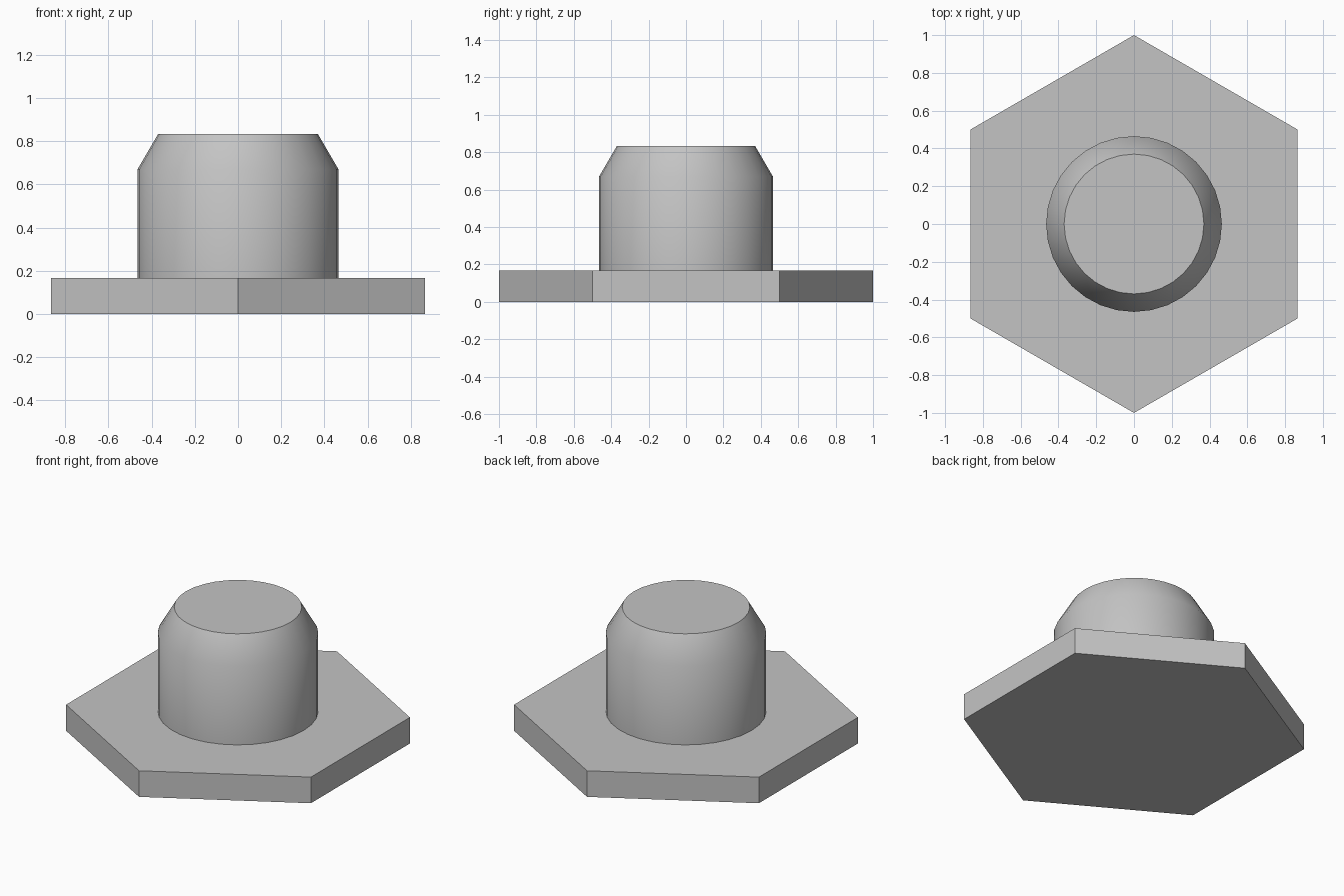
import bpy
import math

cube = bpy.data.objects.get("Cube")
if cube:
    bpy.data.objects.remove(cube, do_unlink=True)

# Single plain grey
grey = bpy.data.materials.new("plain_grey")
grey.use_nodes = True
colour = (0.55, 0.55, 0.55, 1)
grey.diffuse_color = colour
grey.node_tree.nodes["Principled BSDF"].inputs["Base Color"].default_value = colour


def lathe(name, profile, sides, start=0.0):
    """Closed solid from (radius, height) rings, capped at both ends."""
    verts = [(r * math.cos(start + math.tau * i / sides),
              r * math.sin(start + math.tau * i / sides), z)
             for r, z in profile for i in range(sides)]
    faces = [tuple(reversed(range(sides)))]
    for k in range(len(profile) - 1):
        for i in range(sides):
            a, b = k * sides + i, k * sides + (i + 1) % sides
            faces.append((a, b, b + sides, a + sides))
    faces.append(tuple(range(len(verts) - sides, len(verts))))
    mesh = bpy.data.meshes.new(name)
    mesh.from_pydata(verts, [], faces)
    mesh.materials.append(grey)
    obj = bpy.data.objects.new(name, mesh)
    bpy.context.collection.objects.link(obj)
    return obj


# Flat hexagonal plate with corners at front and back
BASE_TOP = 0.167
lathe("hexagonal_base", [(1, 0), (1, BASE_TOP)], 6, math.pi / 2)

# Round stud with a chamfered top
stud = lathe("chamfered_stud",
             [(0.465, BASE_TOP), (0.465, 0.67), (0.37, 0.833)], 32)
bpy.ops.object.select_all(action="DESELECT")
stud.select_set(True)
bpy.context.view_layer.objects.active = stud
bpy.ops.object.shade_smooth_by_angle(angle=math.radians(40))
